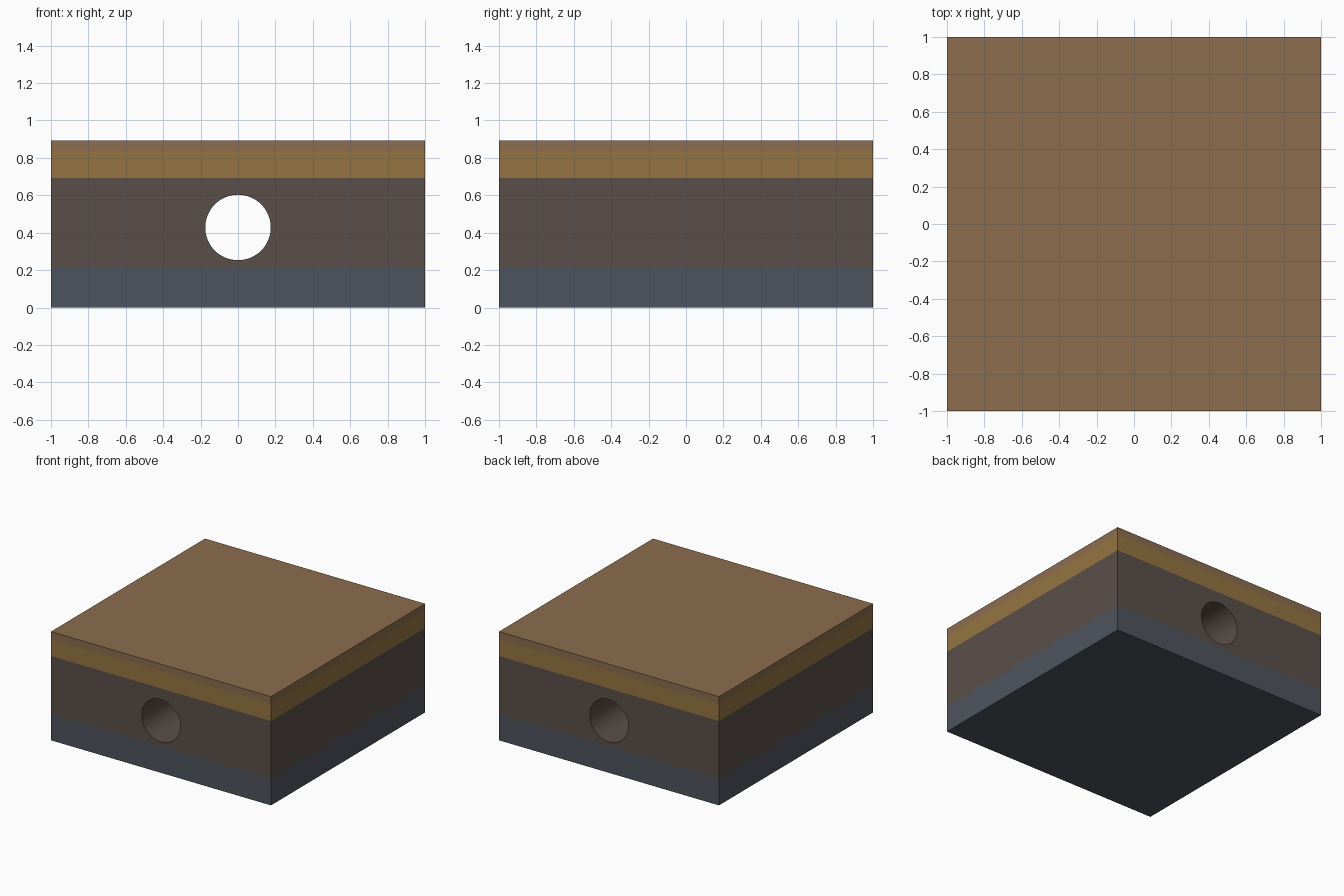
import bpy, bmesh, math

if "Cube" in bpy.data.objects:
    bpy.data.objects.remove(bpy.data.objects["Cube"])

HEIGHT = 0.893
HOLE_Z, HOLE_R, SIDES = 0.428, 0.175, 64
LEVELS = [0.217, 0.693, 0.833]          # borders between the colour layers


def material(name, rgb):
    lin = [((c / 255 + 0.055) / 1.055) ** 2.4 for c in rgb]
    m = bpy.data.materials.new(name)
    m.diffuse_color = (*lin, 1)
    m.use_nodes = True
    m.node_tree.nodes["Principled BSDF"].inputs["Base Color"].default_value = m.diffuse_color
    return m


def loop(bm, points):
    vs = [bm.verts.new((x, -1, z)) for x, z in points]
    return [bm.edges.new((vs[i - 1], vs[i])) for i in range(len(vs))]


# Front profile: rectangle with a round opening
bm = bmesh.new()
edges = loop(bm, [(-1, 0), (1, 0), (1, HEIGHT), (-1, HEIGHT)])
angles = [2 * math.pi * i / SIDES for i in range(SIDES)]
edges += loop(bm, [(HOLE_R * math.cos(a), HOLE_Z + HOLE_R * math.sin(a)) for a in angles])
bmesh.ops.triangle_fill(bm, edges=edges, use_beauty=True, normal=(0, -1, 0))

# Extrude through the full depth
new = bmesh.ops.extrude_face_region(bm, geom=bm.faces[:])["geom"]
bmesh.ops.translate(bm, vec=(0, 2, 0), verts=[v for v in new if isinstance(v, bmesh.types.BMVert)])

# Cut the layer borders, then colour faces by height
for z in LEVELS:
    bmesh.ops.bisect_plane(bm, geom=bm.verts[:] + bm.edges[:] + bm.faces[:],
                           plane_co=(0, 0, z), plane_no=(0, 0, 1))
bmesh.ops.recalc_face_normals(bm, faces=bm.faces[:])
for f in bm.faces:
    zc = f.calc_center_median().z
    f.material_index = sum(zc > z for z in LEVELS)
    # only the tunnel wall is smooth
    f.smooth = all(math.hypot(v.co.x, v.co.z - HOLE_Z) < HOLE_R + 0.01 for v in f.verts)
for e in bm.edges:
    if len(e.link_faces) == 2 and e.calc_face_angle() > math.radians(30):
        e.smooth = False

mesh = bpy.data.meshes.new("layered_block")
bm.to_mesh(mesh)
bm.free()
for name, rgb in [("slate base", (79, 84, 94)), ("dark earth", (90, 79, 73)),
                  ("ochre band", (149, 116, 66)), ("tan top", (140, 109, 78))]:
    mesh.materials.append(material(name, rgb))
bpy.context.collection.objects.link(bpy.data.objects.new("layered_block", mesh))
